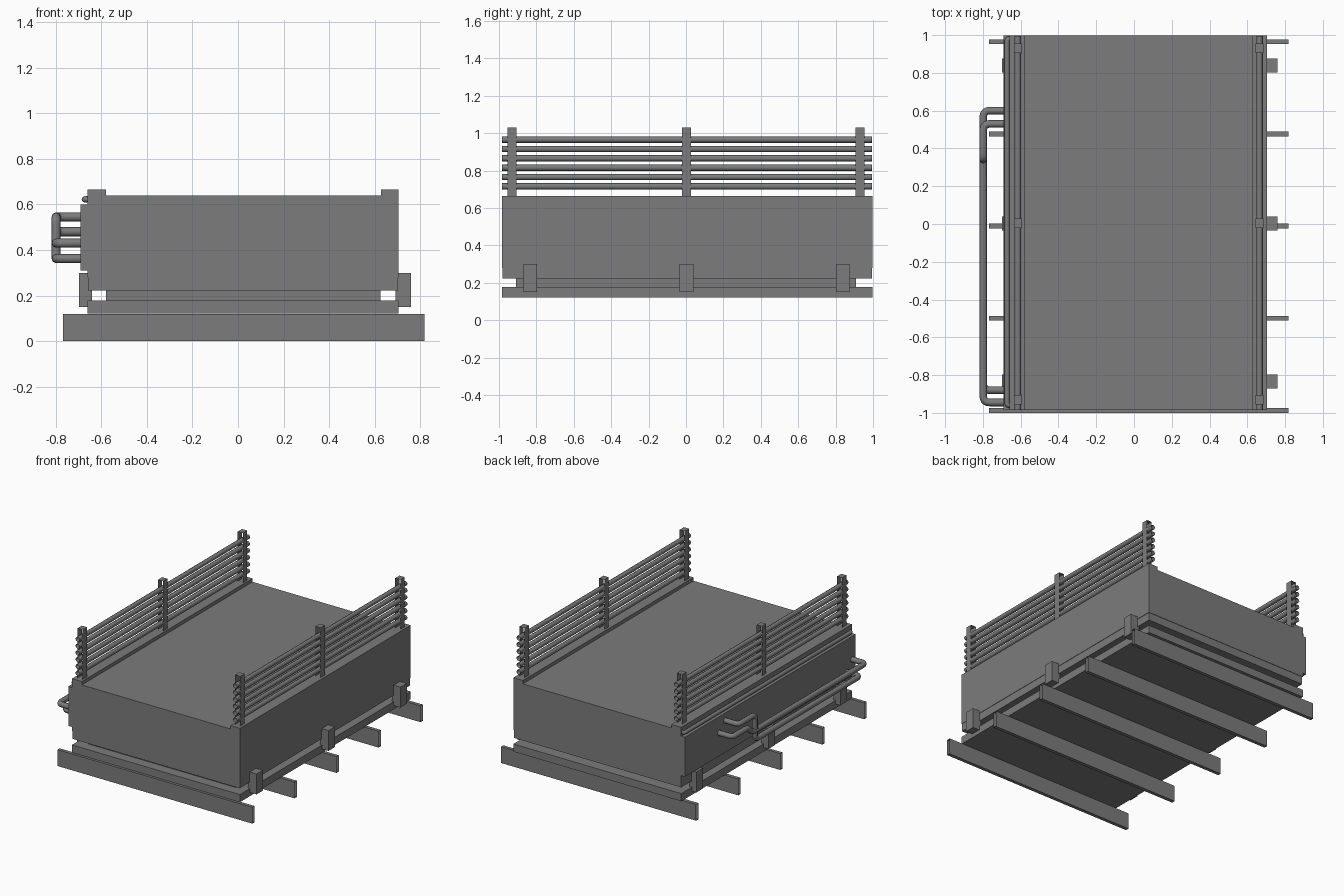
import bpy, bmesh
from mathutils import Vector

if "Cube" in bpy.data.objects:
    bpy.data.objects.remove(bpy.data.objects["Cube"])

grey = bpy.data.materials.new("plain grey")
grey.use_nodes = True
COLOUR = (0.2, 0.2, 0.2, 1)
grey.diffuse_color = COLOUR
grey.node_tree.nodes["Principled BSDF"].inputs["Base Color"].default_value = COLOUR


def box(name, xs, ys, zs, open_axis=None):
    """Box between limits; open_axis leaves both ends on that axis open."""
    bm = bmesh.new()
    bmesh.ops.create_cube(bm, size=1)
    for v in bm.verts:
        v.co = [lim[0] if c < 0 else lim[1] for c, lim in zip(v.co, (xs, ys, zs))]
    bm.normal_update()
    if open_axis is not None:
        ends = [f for f in bm.faces if abs(f.normal[open_axis]) > 0.5]
        bmesh.ops.delete(bm, geom=ends, context='FACES_ONLY')
    mesh = bpy.data.meshes.new(name)
    bm.to_mesh(mesh)
    bm.free()
    mesh.materials.append(grey)
    obj = bpy.data.objects.new(name, mesh)
    bpy.context.collection.objects.link(obj)
    return obj


def pipe(name, points, radius, bend=0.035):
    """Open-ended round tube along a path with rounded corners."""
    pts = [Vector(p) for p in points]
    path = [pts[0]]
    for a, b, c in zip(pts, pts[1:], pts[2:]):
        r = min(bend, (a - b).length * 0.45, (c - b).length * 0.45)
        p, q = b + (a - b).normalized() * r, b + (c - b).normalized() * r
        for i in range(6):
            t = i / 5
            path.append(p * (1 - t) ** 2 + b * 2 * t * (1 - t) + q * t ** 2)
    path.append(pts[-1])
    curve = bpy.data.curves.new(name, 'CURVE')
    curve.dimensions = '3D'
    curve.bevel_depth = radius
    curve.bevel_resolution = 2
    spline = curve.splines.new('POLY')
    spline.points.add(len(path) - 1)
    for sp, co in zip(spline.points, path):
        sp.co = (*co, 1)
    spline.use_smooth = True
    curve.materials.append(grey)
    obj = bpy.data.objects.new(name, curve)
    bpy.context.collection.objects.link(obj)


LEFT, RIGHT = 0.705, -0.66
FRONT, BACK = -0.985, 0.998

# Stacked slabs of the platform
box("base_slab", (RIGHT, LEFT), (FRONT, BACK), (0.122, 0.178))
box("recessed_core", (-0.58, 0.625), (-0.91, 0.91), (0.178, 0.222))
box("lower_lip", (RIGHT + 0.003, LEFT - 0.003), (FRONT + 0.003, BACK - 0.003), (0.222, 0.28))
box("main_body", (RIGHT, LEFT), (FRONT, BACK), (0.28, 0.64))
box("side_panel", (-0.69, RIGHT), (FRONT, BACK), (0.31, 0.6))
box("right_kerb", (RIGHT, -0.58), (FRONT, BACK), (0.64, 0.665))
box("left_kerb", (0.628, LEFT), (FRONT, BACK), (0.64, 0.665))

# Cross bearers under the base
for i in range(5):
    y = -0.987 + i * 0.488
    box(f"bearer_{i + 1}", (-0.768, 0.818), (y - 0.013, y + 0.013), (0, 0.12), open_axis=0)

# Clamp blocks bridging the recess on both sides
for i, y in enumerate((-0.833, 0.003, 0.838)):
    for side, xs in (("left", (0.69, 0.76)), ("right", (-0.698, -0.64))):
        box(f"{side}_clamp_{i + 1}", xs, (y - 0.037, y + 0.037), (0.15, 0.3))

# Railings: open posts and tube rails
for side, x in (("left", 0.665), ("right", -0.615)):
    for i, y in enumerate((-0.93, 0.003, 0.93)):
        box(f"{side}_post_{i + 1}", (x - 0.021, x + 0.021), (y - 0.025, y + 0.025),
            (0.665, 1.03), open_axis=1)
    for i in range(6):
        z = 0.715 + i * 0.05
        pipe(f"{side}_rail_{i + 1}", [(x, -0.985, z), (x, 0.995, z)], 0.017)

# Conduit below the right kerb, turning into the wall at both ends
pipe("kerb_conduit", [(-0.64, -0.96, 0.622), (-0.672, -0.96, 0.622),
                      (-0.672, 0.98, 0.622), (-0.64, 0.98, 0.622)], 0.014)

# Two service pipes along the right wall
WALL, OUT = -0.68, -0.798
pipe("upper_service_pipe", [(WALL, 0.53, 0.545), (OUT, 0.53, 0.545), (OUT, 0.34, 0.545),
                            (OUT, 0.34, 0.362), (OUT, -0.88, 0.362), (WALL, -0.88, 0.362)], 0.02)
pipe("lower_service_pipe", [(WALL, 0.6, 0.48), (OUT, 0.6, 0.48), (OUT, 0.42, 0.48),
                            (OUT, 0.38, 0.43), (OUT, -0.945, 0.43), (WALL, -0.945, 0.43)], 0.02)
